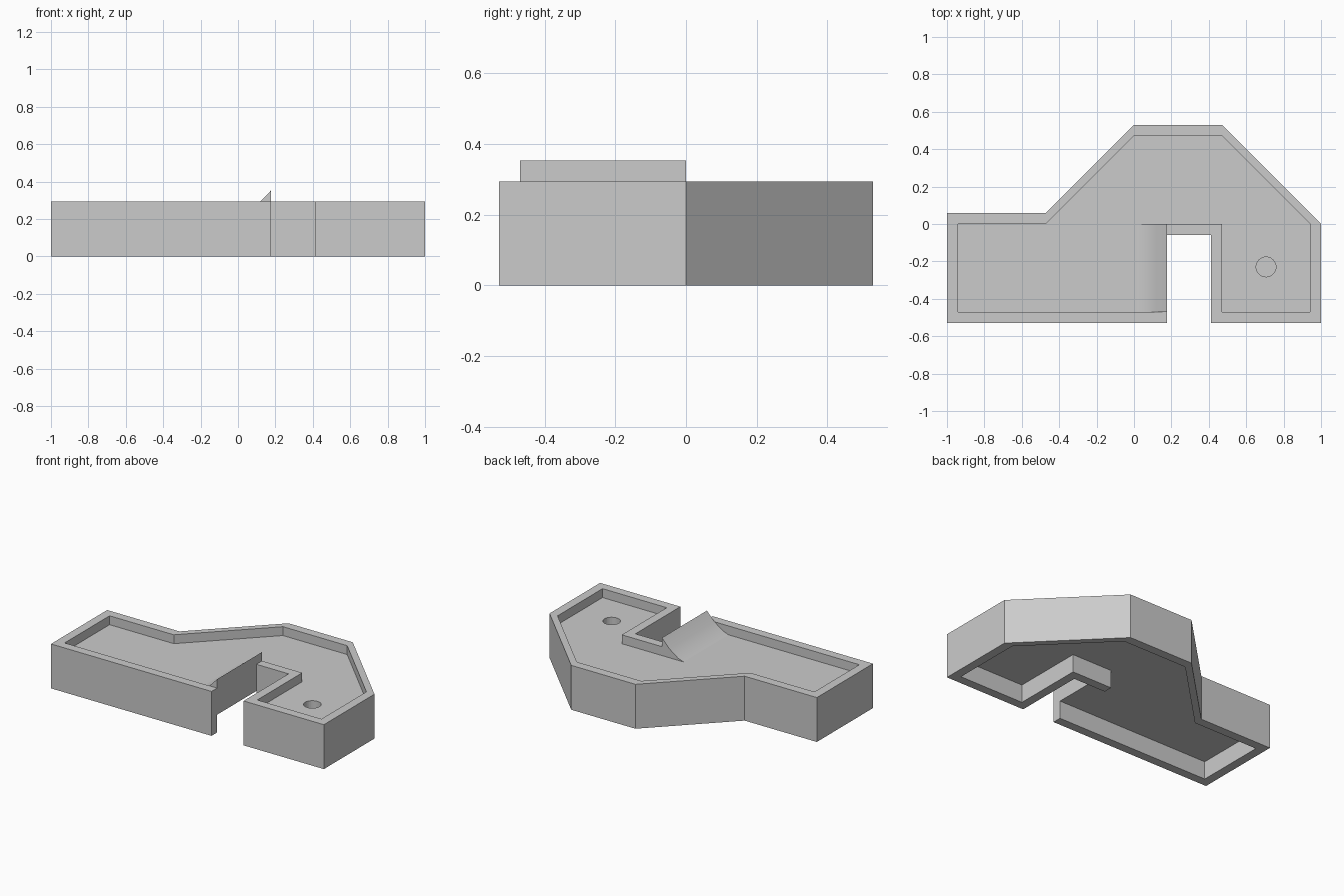
import bpy, bmesh, math

if "Cube" in bpy.data.objects:
    bpy.data.objects.remove(bpy.data.objects["Cube"])

U = 1 / 17  # design grid unit

# Rim footprint: matching outer and inner points, from one side of the notch to the other
OUTER = [(3, -1), (7, -1), (7, -9), (17, -9), (17, 0), (8, 9), (0, 9),
         (-8, 1), (-17, 1), (-17, -9), (3, -9)]
INNER = [(3, 0), (8, 0), (8, -8), (16, -8), (16, 0), (8, 8), (0, 8),
         (-8, 0), (-16, 0), (-16, -8), (3, -8)]
LEVELS = (0, 2, 4, 5)  # base, plate underside, plate top, rim top


def finish(name, bm):
    bmesh.ops.recalc_face_normals(bm, faces=bm.faces[:])
    me = bpy.data.meshes.new(name)
    bm.to_mesh(me)
    bm.free()
    ob = bpy.data.objects.new(name, me)
    bpy.context.collection.objects.link(ob)
    return ob


# Tray: rim wall swept round the footprint with a plate inside
bm = bmesh.new()
out = [[bm.verts.new((x * U, y * U, z * U)) for z in LEVELS] for x, y in OUTER]
inn = [[bm.verts.new((x * U, y * U, z * U)) for z in LEVELS] for x, y in INNER]
for i in range(len(OUTER) - 1):
    j = i + 1
    for k in range(3):
        bm.faces.new((out[i][k], out[j][k], out[j][k + 1], out[i][k + 1]))
        if k != 1:
            bm.faces.new((inn[i][k], inn[j][k], inn[j][k + 1], inn[i][k + 1]))
    for k in (0, 3):
        bm.faces.new((out[i][k], out[j][k], inn[j][k], inn[i][k]))
# Rim ends and the open plate edge at the notch
for k in range(3):
    bm.faces.new((out[-1][k], inn[-1][k], inn[-1][k + 1], out[-1][k + 1]))
    if k != 1:
        bm.faces.new((out[0][k], inn[0][k], inn[0][k + 1], out[0][k + 1]))
bm.faces.new((inn[-1][1], out[0][1], out[0][2], inn[-1][2]))
# Plate top and underside
for k in (1, 2):
    bm.faces.new([out[0][k]] + [p[k] for p in inn])
bmesh.ops.recalc_face_normals(bm, faces=bm.faces[:])
bmesh.ops.dissolve_limit(bm, angle_limit=math.radians(1), verts=bm.verts[:], edges=bm.edges[:])
tray = finish("tray", bm)

# Blind round socket in the right arm
bpy.ops.mesh.primitive_cylinder_add(vertices=32, radius=0.053, depth=2 * U,
                                    location=(12 * U, -3.9 * U, 4 * U))
cutter = bpy.context.object
cutter.name = "socket_cutter"
cutter.hide_render = True
cutter.hide_viewport = True
mod = tray.modifiers.new("socket", 'BOOLEAN')
mod.operation = 'DIFFERENCE'
mod.solver = 'EXACT'
mod.object = cutter

# Curved lip rising to the notch edge
PROFILE = [(0.3, 4), (1, 4.25), (2.05, 5), (3, 6), (3, 4)]
bm = bmesh.new()
a, b = ([bm.verts.new((x * U, y * U, z * U)) for x, z in PROFILE] for y in (-8, 0))
n = len(PROFILE)
for i in range(n):
    j = (i + 1) % n
    bm.faces.new((a[i], a[j], b[j], b[i]))
bm.faces.new(a)
bm.faces.new(b)
lip = finish("notch_lip", bm)
bpy.ops.object.select_all(action='DESELECT')
lip.select_set(True)
bpy.context.view_layer.objects.active = lip
bpy.ops.object.shade_smooth_by_angle(angle=math.radians(30))
